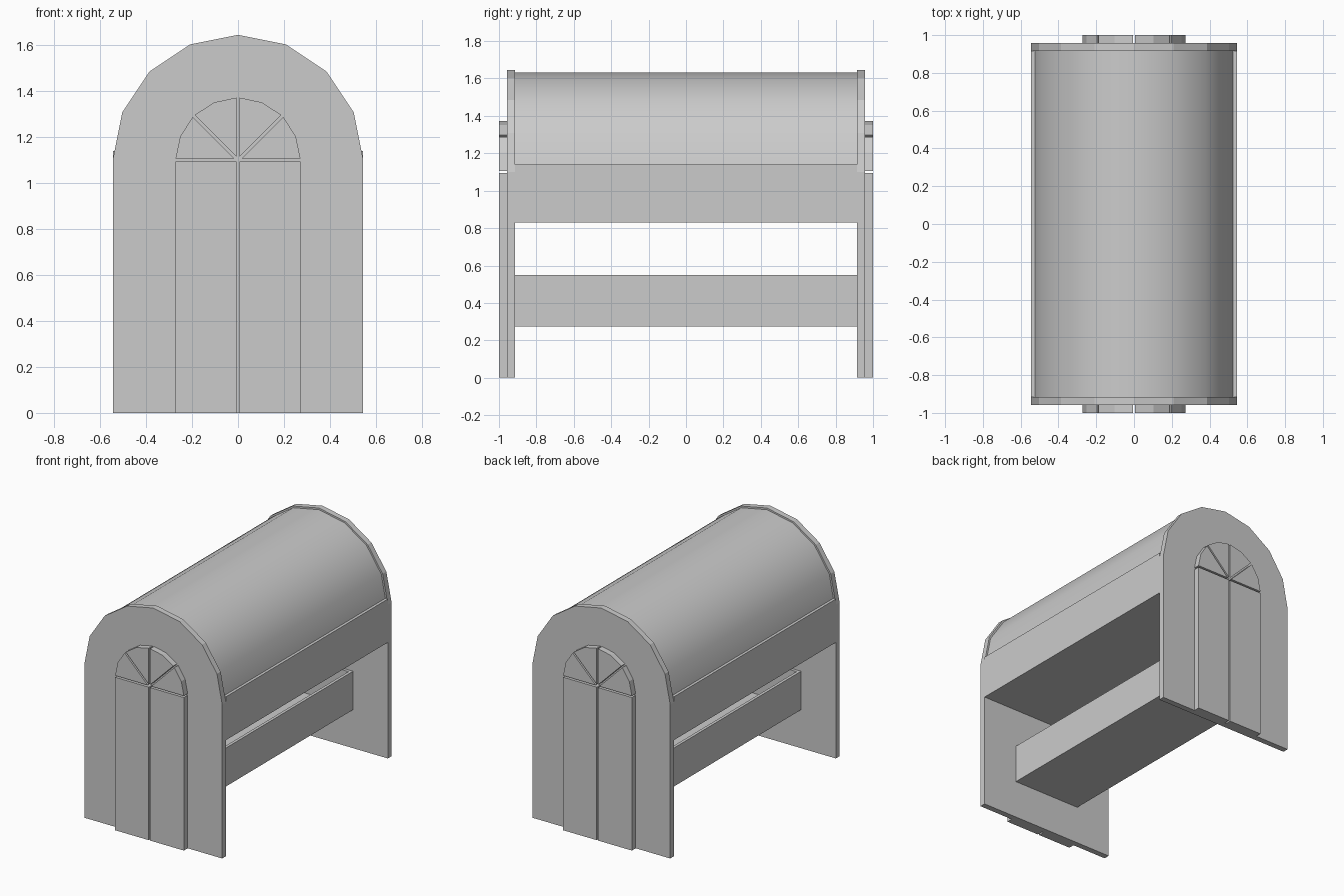
import bpy, bmesh
from math import sin, cos, pi, radians

if "Cube" in bpy.data.objects:
    bpy.data.objects.remove(bpy.data.objects["Cube"])

SPRING = 1.10      # height where the arches start
IN_Y, PANEL_Y, DOOR_Y = 0.915, 0.957, 1.0
DOOR_R, GAP = 0.272, 0.006


def prism(name, profile, y0, y1):
    """Extrude an x-z outline from y0 to y1."""
    bm = bmesh.new()
    face = bm.faces.new([bm.verts.new((x, y0, z)) for x, z in profile])
    ext = bmesh.ops.extrude_face_region(bm, geom=[face])
    verts = [v for v in ext["geom"] if isinstance(v, bmesh.types.BMVert)]
    bmesh.ops.translate(bm, verts=verts, vec=(0, y1 - y0, 0))
    bmesh.ops.recalc_face_normals(bm, faces=bm.faces)
    mesh = bpy.data.meshes.new(name)
    bm.to_mesh(mesh)
    bm.free()
    obj = bpy.data.objects.new(name, mesh)
    bpy.context.collection.objects.link(obj)
    return obj


def arc(r, n=8):
    return [(r * cos(pi * i / n), SPRING + r * sin(pi * i / n)) for i in range(n + 1)]


def rect(x0, x1, z0, z1):
    return [(x0, z0), (x1, z0), (x1, z1), (x0, z1)]


def pane(start):
    """45 degree fanlight wedge, pulled in from both rays by the gap."""
    a, m, b = radians(start), radians(start + 22.5), radians(start + 45)
    tip = GAP / sin(radians(22.5))
    pts = [(tip * cos(m), tip * sin(m)),
           (DOOR_R * cos(a) - GAP * sin(a), DOOR_R * sin(a) + GAP * cos(a)),
           (DOOR_R * cos(m), DOOR_R * sin(m)),
           (DOOR_R * cos(b) + GAP * sin(b), DOOR_R * sin(b) - GAP * cos(b))]
    return [(x, SPRING + z) for x, z in pts]


# Both ends: arched wall, double door and fanlight
for end, s in (("front", -1), ("back", 1)):
    prism(end + "_wall", [(-0.545, 0), (0.545, 0)] + arc(0.545), s * IN_Y, s * PANEL_Y)
    for side, d in (("left", -1), ("right", 1)):
        prism(f"{end}_{side}_door", rect(d * GAP, d * DOOR_R, 0, SPRING - GAP),
              s * PANEL_Y, s * DOOR_Y)
    for i in range(4):
        prism(f"{end}_fanlight_pane_{i + 1}", pane(45 * i), s * PANEL_Y, s * DOOR_Y)

# Upper body and smooth barrel roof
prism("upper_body", rect(-0.545, 0.545, 0.83, 1.14), -IN_Y, IN_Y)
roof = prism("barrel_roof", arc(0.533), -IN_Y, IN_Y)
bpy.context.view_layer.objects.active = roof
roof.select_set(True)
bpy.ops.object.shade_smooth_by_angle(angle=radians(30))

# Open trough between the end walls
trough = prism("lower_trough", rect(-0.27, 0.27, 0.275, 0.55), -IN_Y, IN_Y)
bm = bmesh.new()
bm.from_mesh(trough.data)
top = max(bm.faces, key=lambda f: f.calc_center_median().z)
bmesh.ops.inset_region(bm, faces=[top], thickness=0.03)
hole = bmesh.ops.extrude_face_region(bm, geom=[top])
bmesh.ops.translate(bm, vec=(0, 0, -0.245),
                    verts=[v for v in hole["geom"] if isinstance(v, bmesh.types.BMVert)])
if top.is_valid:
    bmesh.ops.delete(bm, geom=[top], context="FACES_ONLY")
bmesh.ops.recalc_face_normals(bm, faces=bm.faces)
bm.to_mesh(trough.data)
bm.free()
